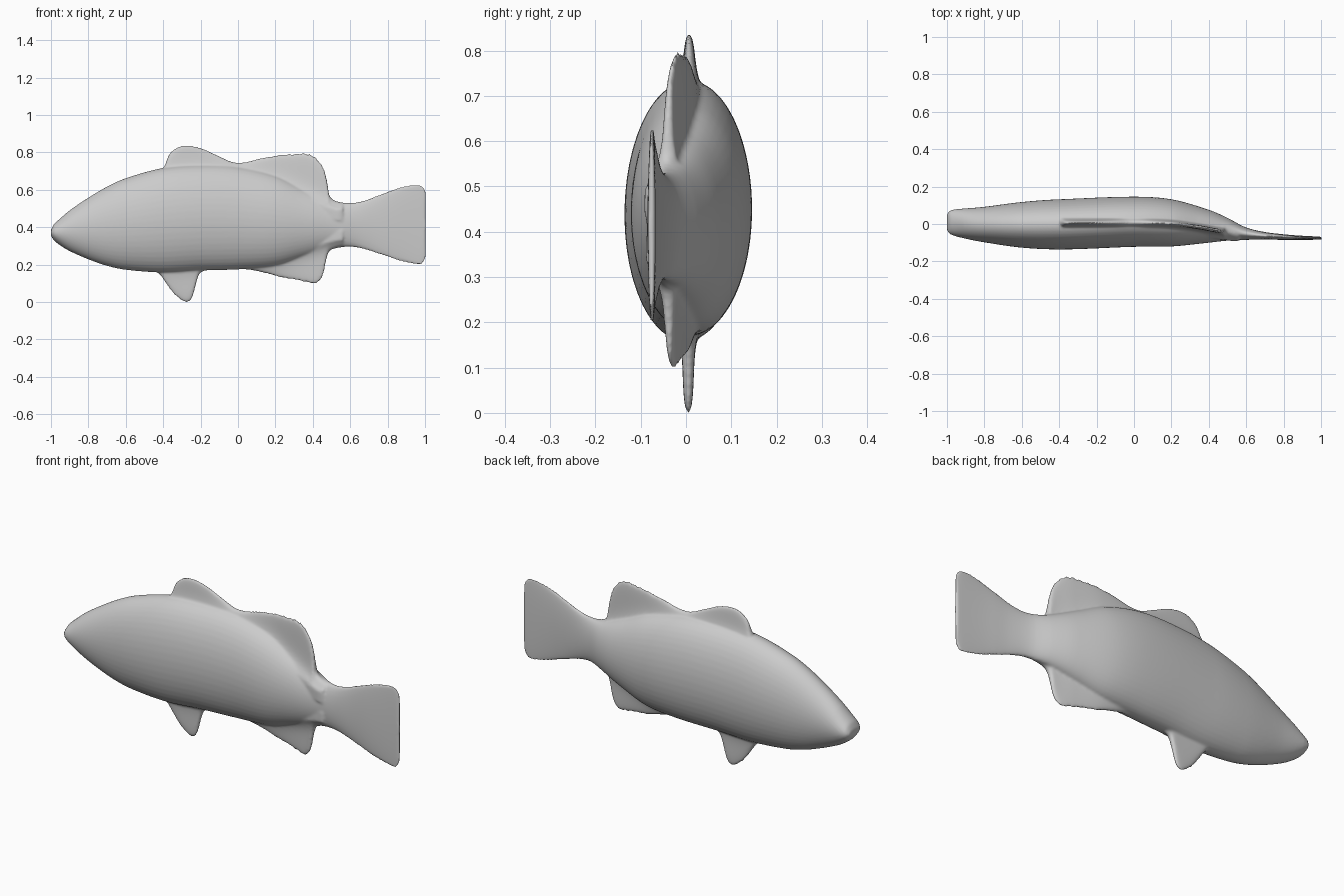
import bpy, bmesh, math

if "Cube" in bpy.data.objects:
    bpy.data.objects.remove(bpy.data.objects["Cube"])


def curve(table, x):
    """Smooth interpolation through (x, value) points."""
    n = len(table)
    if x <= table[0][0]:
        return table[0][1]
    if x >= table[-1][0]:
        return table[-1][1]
    i = next(k for k in range(n - 1) if table[k + 1][0] >= x)

    def slope(k):
        a, b = table[max(k - 1, 0)], table[min(k + 1, n - 1)]
        return (b[1] - a[1]) / (b[0] - a[0])
    (x0, y0), (x1, y1) = table[i], table[i + 1]
    h = x1 - x0
    t = (x - x0) / h
    return ((2*t**3 - 3*t*t + 1) * y0 + (t**3 - 2*t*t + t) * h * slope(i)
            + (3*t*t - 2*t**3) * y1 + (t**3 - t*t) * h * slope(i + 1))


def loft(bm, rings):
    rings = [[bm.verts.new(p) for p in r] for r in rings]
    n = len(rings[0])
    for a, b in zip(rings, rings[1:]):
        for i in range(n):
            bm.faces.new((a[i], a[(i + 1) % n], b[(i + 1) % n], b[i]))
    bm.faces.new(rings[0][::-1])
    bm.faces.new(rings[-1])


# Body and tail stations
TOP = [(-1, .385), (-.985, .415), (-.95, .447), (-.9, .49), (-.8, .558), (-.7, .617),
       (-.6, .662), (-.4, .717), (-.2, .733), (0, .725), (.2, .68), (.35, .61), (.5, .545),
       (.6, .53), (.68, .545), (.8, .592), (.9, .624), (.96, .637), (.985, .63), (1.004, .60)]
BOTTOM = [(-1, .355), (-.985, .33), (-.95, .302), (-.9, .272), (-.8, .228), (-.7, .193),
          (-.6, .172), (-.4, .158), (-.2, .168), (0, .174), (.2, .19), (.35, .235), (.5, .282),
          (.6, .295), (.68, .28), (.8, .24), (.9, .208), (.96, .191), (.985, .195), (1.004, .23)]
WIDTH = [(-1, .045), (-.985, .062), (-.95, .073), (-.8, .095), (-.6, .122), (-.4, .134),
         (0, .134), (.2, .126), (.4, .088), (.5, .061), (.6, .033), (.7, .02), (.8, .015),
         (.9, .011), (1.004, .008)]
SPINE = [(-1, .01), (-.8, -.003), (-.4, -.002), (0, .012), (.2, .006), (.4, -.012),
         (.5, -.028), (.6, -.052), (.8, -.07), (1, -.076)]
FIN_Y = [(-.4, .006), (0, .008), (.2, .002), (.35, -.018), (.45, -.036), (.56, -.05)]

bm = bmesh.new()
xs = sorted({-1 + 2.004 * i / 90 for i in range(91)} | {-.993, -.985, .97, .985, .995})
rings = []
for x in xs:
    top, bot = curve(TOP, x), curve(BOTTOM, x)
    zc, hz, w, yc = (top + bot) / 2, (top - bot) / 2, curve(WIDTH, x), curve(SPINE, x)
    rings.append([(x, yc + w * math.cos(a), zc + hz * math.sin(a))
                  for a in (math.tau * k / 48 for k in range(48))])
loft(bm, rings)


def fin(edge, inset, root_half, edge_half, y_at):
    """Thin blade from inside the body out to a smooth edge curve."""
    x0, x1 = edge[0][0], edge[-1][0]
    body, sign = (TOP, -1) if inset > 0 else (BOTTOM, 1)
    rings = []
    for i in range(81):
        x = x0 + (x1 - x0) * i / 80
        tip = curve(edge, x)
        root = curve(body, x) + sign * abs(inset)
        side = []
        for k in range(17):
            v = k / 16
            d = abs(tip - root) * v - abs(inset)
            half = edge_half + (root_half - edge_half) * math.exp(-max(d + .04, 0) / .035)
            half = min(half, curve(WIDTH, x) * .9) * math.sqrt(1 - v ** 6)
            side.append((half, root + (tip - root) * v))
        y = y_at(x)
        rings.append([(x, y + h, z) for h, z in side]
                     + [(x, y - h, z) for h, z in side[-2::-1]])
    loft(bm, rings)


def spine_fin(x):
    return curve(FIN_Y, x)


# Dorsal fin
fin([(-.41, .70), (-.39, .735), (-.37, .79), (-.33, .826), (-.28, .84), (-.2, .827),
     (-.1, .782), (-.03, .75), (.03, .748), (.1, .765), (.2, .786), (.3, .796), (.37, .797),
     (.42, .772), (.46, .715), (.475, .66), (.483, .585), (.51, .548), (.56, .53)],
    .1, .045, .012, spine_fin)
# Anal fin
fin([(0, .178), (.08, .168), (.15, .152), (.22, .132), (.3, .117), (.37, .102), (.41, .095),
     (.44, .112), (.46, .16), (.47, .215), (.485, .265), (.52, .287), (.56, .298)],
    -.09, .04, .011, spine_fin)
# Pelvic fin
fin([(-.46, .168), (-.42, .148), (-.38, .09), (-.34, .038), (-.30, .006), (-.275, -.003),
     (-.25, .010), (-.235, .05), (-.22, .11), (-.205, .15), (-.17, .17)],
    -.07, .035, .012, lambda x: .005)

bmesh.ops.recalc_face_normals(bm, faces=bm.faces)
mesh = bpy.data.meshes.new("fish")
bm.to_mesh(mesh)
bm.free()
fish = bpy.data.objects.new("fish", mesh)
bpy.context.collection.objects.link(fish)

# Fuse body and fins into one soft skin
remesh = fish.modifiers.new("fuse", 'REMESH')
remesh.mode = 'VOXEL'
remesh.voxel_size = .006
remesh.use_smooth_shade = True
smooth = fish.modifiers.new("soften", 'SMOOTH')
smooth.factor = .5
smooth.iterations = 8
